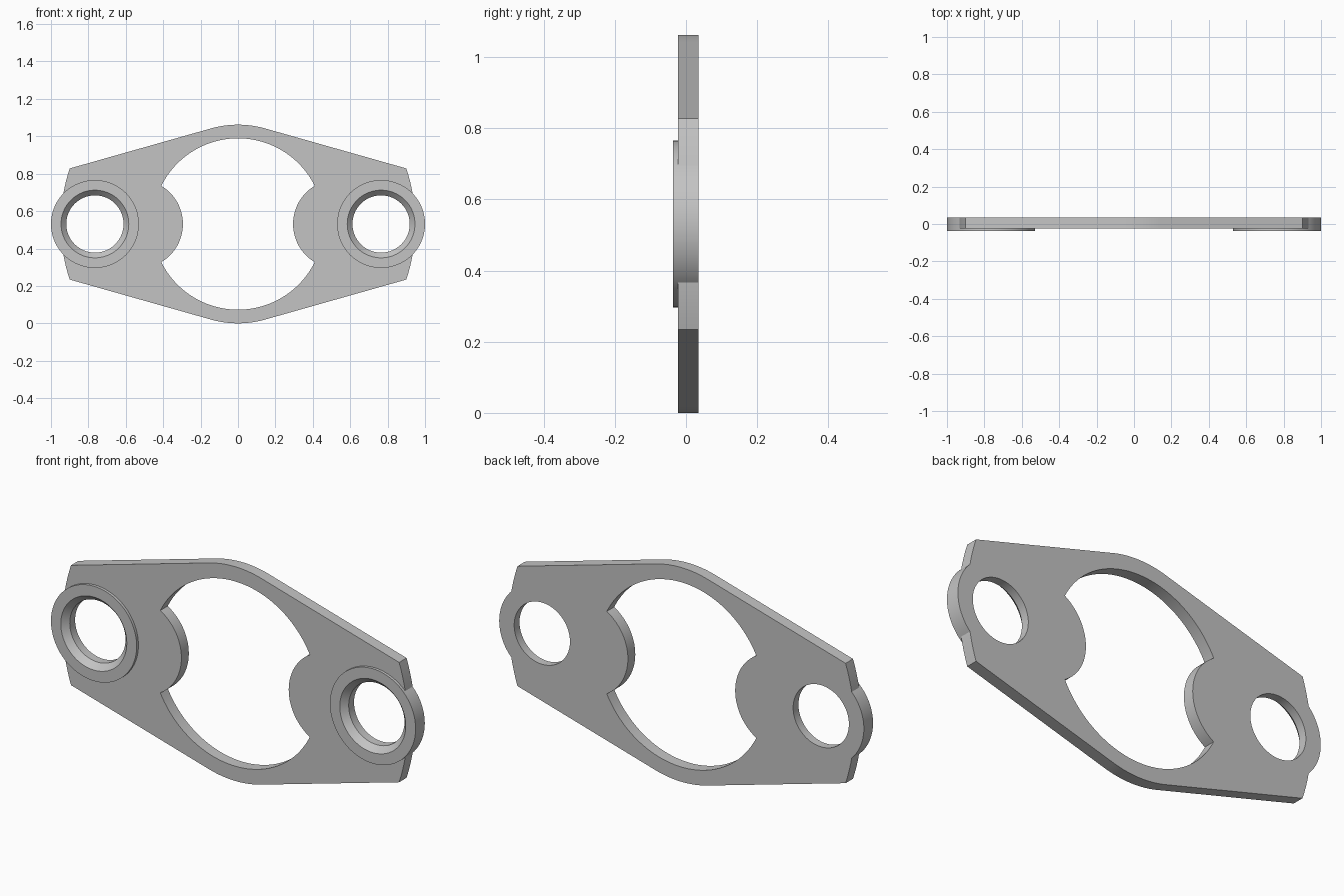
import bpy
import bmesh
from math import pi, cos, sin, acos, atan2, hypot, radians

cube = bpy.data.objects.get("Cube")
if cube:
    bpy.data.objects.remove(cube, do_unlink=True)

MID_Z = 0.531
FRONT, BACK, BOSS_FRONT = -0.023, 0.035, -0.037
BOSS_X, BOSS_R = 0.765, 0.235
BORE_R, SINK_R, SINK_DEPTH = 0.153, 0.181, 0.03

steel = bpy.data.materials.new("light grey metal")
steel.use_nodes = True
colour = (0.55, 0.55, 0.55, 1)
steel.diffuse_color = colour
steel.node_tree.nodes["Principled BSDF"].inputs["Base Color"].default_value = colour


def arc(cx, r, start, end, n):
    """Points along an arc centred at (cx, MID_Z), without the last point."""
    step = (end - start) / n
    return [(cx + r * cos(start + i * step), MID_Z + r * sin(start + i * step))
            for i in range(n)]


def circle(cx, r):
    return arc(cx, r, 0, 2 * pi, 96)


def loft(name, sections):
    """Closed solid through matching (outline, y) sections."""
    bm = bmesh.new()
    rings = [[bm.verts.new((x, y, z)) for x, z in pts] for pts, y in sections]
    bm.faces.new(rings[0])
    bm.faces.new(rings[-1])
    for a, b in zip(rings, rings[1:]):
        for i in range(len(a)):
            bm.faces.new((a[i - 1], a[i], b[i], b[i - 1]))
    bmesh.ops.recalc_face_normals(bm, faces=bm.faces)
    mesh = bpy.data.meshes.new(name)
    bm.to_mesh(mesh)
    bm.free()
    mesh.materials.append(steel)
    obj = bpy.data.objects.new(name, mesh)
    bpy.context.collection.objects.link(obj)
    return obj


def combine(target, tool, operation):
    """Apply a boolean and discard the tool."""
    bpy.context.view_layer.objects.active = target
    mod = target.modifiers.new(operation, 'BOOLEAN')
    mod.operation = operation
    mod.solver = 'EXACT'
    mod.object = tool
    bpy.ops.object.modifier_apply(modifier=mod.name)
    bpy.data.objects.remove(tool, do_unlink=True)


# Plate: curved ends joined by straight flanks tangent to the middle arcs
corner_x, corner_z, mid_r = 0.9, 0.297, 0.531
end_r = hypot(corner_x, corner_z)
phi = atan2(corner_z, corner_x)
theta = phi + acos(mid_r / end_r)
outline = []
for turn in (0, pi):
    outline += arc(0, end_r, turn - phi, turn + phi, 16)
    outline += arc(0, end_r, turn + phi, turn + phi + 0.1, 1)
    outline += arc(0, mid_r, turn + theta, turn + pi - theta, 20)
    outline += arc(0, mid_r, turn + pi - theta, turn + pi, 1)
plate = loft("flange_plate", [(outline, FRONT), (outline, BACK)])

# Raised round bosses at both ends
for side in (-1, 1):
    ring = circle(side * BOSS_X, BOSS_R)
    boss = loft("boss", [(ring, BOSS_FRONT), (ring, BACK)])
    combine(plate, boss, 'UNION')

# Central opening: a large circle with a rounded lobe pushing in on each side
open_r, lobe_x = 0.458, 0.532
notch_x, notch_z = 0.41, 0.204
a = atan2(notch_z, notch_x)
b = atan2(notch_z, lobe_x - notch_x)
lobe_r = hypot(notch_z, lobe_x - notch_x)
opening = (arc(0, open_r, a, pi - a, 48)
           + arc(-lobe_x, lobe_r, b, -b, 28)
           + arc(0, open_r, pi + a, 2 * pi - a, 48)
           + arc(lobe_x, lobe_r, pi + b, pi - b, 28))
combine(plate, loft("opening_cutter", [(opening, -0.1), (opening, 0.1)]),
        'DIFFERENCE')

# Bolt holes with a conical countersink on the front
extra = 0.01
lip_r = SINK_R + extra * (SINK_R - BORE_R) / SINK_DEPTH
for side in (-1, 1):
    x = side * BOSS_X
    cutter = loft("hole_cutter", [
        (circle(x, lip_r), BOSS_FRONT - extra),
        (circle(x, BORE_R), BOSS_FRONT + SINK_DEPTH),
        (circle(x, BORE_R), BACK + extra)])
    combine(plate, cutter, 'DIFFERENCE')

# Smooth round walls, crisp edges
bpy.ops.object.select_all(action='DESELECT')
plate.select_set(True)
bpy.context.view_layer.objects.active = plate
bpy.ops.object.shade_smooth_by_angle(angle=radians(20))
